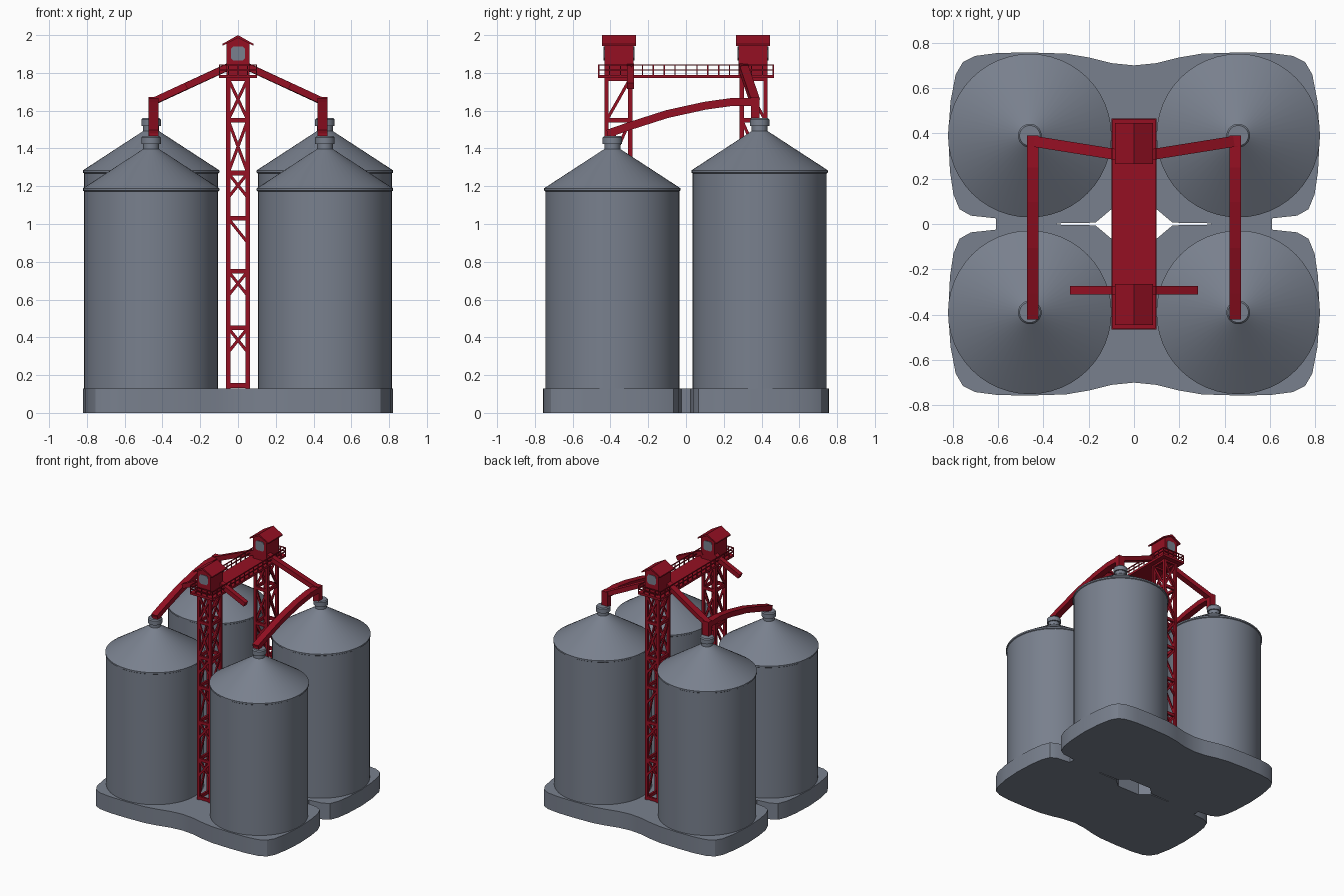
import bpy, bmesh, math
from mathutils import Vector

if "Cube" in bpy.data.objects:
    bpy.data.objects.remove(bpy.data.objects["Cube"])


def material(name, col):
    m = bpy.data.materials.new(name)
    m.diffuse_color = (*col, 1)
    m.use_nodes = True
    m.node_tree.nodes["Principled BSDF"].inputs["Base Color"].default_value = m.diffuse_color
    return m


GREY = material("steel grey", (0.19, 0.216, 0.268))
RED = material("deep red", (0.30, 0.005, 0.016))


def finish(name, bm, mat, smooth=False):
    bmesh.ops.recalc_face_normals(bm, faces=bm.faces[:])
    me = bpy.data.meshes.new(name)
    bm.to_mesh(me)
    bm.free()
    me.materials.append(mat)
    ob = bpy.data.objects.new(name, me)
    bpy.context.collection.objects.link(ob)
    if smooth:
        bpy.ops.object.select_all(action='DESELECT')
        ob.select_set(True)
        bpy.context.view_layer.objects.active = ob
        bpy.ops.object.shade_smooth_by_angle(angle=math.radians(25))
    return ob


def sweep(bm, pts, w, h):
    """Rectangular bar along a path: w sideways, h in the upright plane."""
    pts = [Vector(p) for p in pts]
    whole = (pts[-1] - pts[0]).normalized()
    side = whole.cross(Vector((0, 0, 1)))
    side = side.normalized() if side.length > 1e-3 else Vector((1, 0, 0))
    rings = []
    for i, p in enumerate(pts):
        t = (pts[min(i + 1, len(pts) - 1)] - pts[max(i - 1, 0)]).normalized()
        up = side.cross(t).normalized()
        rings.append([bm.verts.new(p + side * a * w / 2 + up * b * h / 2)
                      for a, b in ((-1, -1), (1, -1), (1, 1), (-1, 1))])
    for r, q in zip(rings, rings[1:]):
        for k in range(4):
            bm.faces.new((r[k], r[(k + 1) % 4], q[(k + 1) % 4], q[k]))
    bm.faces.new(rings[0])
    bm.faces.new(rings[-1])


def box(bm, x0, x1, y0, y1, z0, z1):
    yc, zc = (y0 + y1) / 2, (z0 + z1) / 2
    sweep(bm, [(x0, yc, zc), (x1, yc, zc)], y1 - y0, z1 - z0)


def prism(bm, outline, y0, y1):
    """Extrude an (x, z) outline along y."""
    a = [bm.verts.new((x, y0, z)) for x, z in outline]
    b = [bm.verts.new((x, y1, z)) for x, z in outline]
    n = len(a)
    for i in range(n):
        bm.faces.new((a[i], a[(i + 1) % n], b[(i + 1) % n], b[i]))
    bm.faces.new(a)
    bm.faces.new(b)


# Base slab: one quarter outline mirrored four ways, open in the middle
quarter = [(0, .70), (.1, .71), (.2, .735), (.3, .752), (.46, .757), (.6, .755),
           (.7, .742), (.755, .715), (.787, .66), (.81, .54), (.82, .39),
           (.812, .23), (.797, .13), (.77, .065), (.72, .037), (.61, .025),
           (.61, 0), (.34, 0), (.34, .003), (.17, .006), (.10, .065), (0, .065)]
bm = bmesh.new()
for sx in (1, -1):
    for sy in (1, -1):
        loop = [bm.verts.new((sx * x, sy * y, 0)) for x, y in quarter]
        bm.faces.new(loop if sx * sy < 0 else loop[::-1])
bmesh.ops.remove_doubles(bm, verts=bm.verts[:], dist=0.0005)
bottom = bm.faces[:]
ext = bmesh.ops.extrude_face_region(bm, geom=bottom, use_keep_orig=True)
bmesh.ops.translate(bm, vec=(0, 0, .13),
                    verts=[v for v in ext['geom'] if isinstance(v, bmesh.types.BMVert)])
finish("base_slab", bm, GREY, True)


# Silos: lathe profile with eave lip, cone roof, neck and cap
def silo(name, x, y, eave):
    prof = [(.355, .1), (.355, eave - .012), (.361, eave - .008), (.361, eave + .004),
            (.352, eave + .01), (.042, eave + .212), (.042, eave + .238),
            (.052, eave + .238), (.052, eave + .272), (.045, eave + .28), (0, eave + .28)]
    bm = bmesh.new()
    vs = [bm.verts.new((x + r, y, z)) for r, z in prof]
    es = [bm.edges.new(p) for p in zip(vs, vs[1:])]
    bmesh.ops.spin(bm, geom=vs + es, cent=(x, y, 0), axis=(0, 0, 1),
                   angle=2 * math.pi, steps=48)
    bmesh.ops.remove_doubles(bm, verts=bm.verts[:], dist=0.0005)
    finish(name, bm, GREY, True)


for sx, side in ((1, "right"), (-1, "left")):
    silo("front_silo_" + side, sx * .46, -.39, 1.185)
    silo("rear_silo_" + side, sx * .46, .39, 1.28)

# Lattice towers with head houses
levels = [.145, .45, .75, 1.03, 1.27, 1.55, 1.77]
for sy, end in ((-1, "front"), (1, "rear")):
    bm = bmesh.new()
    X, ya, yb = .052, sy * .42, sy * .295
    for x in (-X, X):
        for y in (ya, yb):
            box(bm, x - .011, x + .011, y - .011, y + .011, .13, 1.79)
    for z in levels:
        for y in (ya, yb):
            box(bm, -X, X, y - .008, y + .008, z - .012, z + .012)
        for x in (-X, X):
            sweep(bm, [(x, ya, z), (x, yb, z)], .016, .024)
    for i, (z0, z1) in enumerate(zip(levels, levels[1:])):
        low = z0 if i > 3 else z1 - .13
        for y in (ya, yb):
            sweep(bm, [(-X, y, z1), (X, y, low)], .01, .016)
            if i != 2:
                sweep(bm, [(X, y, z1), (-X, y, low)], .01, .016)
        for x in (-X, X):
            sweep(bm, [(x, ya, z0), (x, yb, z1)], .01, .016)
    finish(end + "_tower", bm, RED)

    bm = bmesh.new()
    lo, hi = sorted((sy * .432, sy * .277))
    prism(bm, [(-.06, 1.78), (.06, 1.78), (.06, 1.955), (0, 1.99), (-.06, 1.955)], lo, hi)
    finish(end + "_head_house", bm, RED)
    bm = bmesh.new()
    prism(bm, [(-.083, 1.943), (0, 1.985), (.083, 1.943), (.083, 1.953),
               (0, 2.0), (-.083, 1.953)], lo - .013, hi + .013)
    finish(end + "_head_roof", bm, RED)
    # Window plates on the front and back walls
    bm = bmesh.new()
    octo = [(-.038, 1.88), (-.026, 1.866), (.026, 1.866), (.038, 1.88),
            (.038, 1.925), (.026, 1.94), (-.026, 1.94), (-.038, 1.925)]
    prism(bm, octo, lo - .004, lo + .003)
    prism(bm, octo, hi - .003, hi + .004)
    finish(end + "_windows", bm, GREY)

# Walkway deck joining the towers, with railings
bm = bmesh.new()
box(bm, -.1, .1, -.465, .465, 1.772, 1.79)
finish("walkway_deck", bm, RED)
bm = bmesh.new()
for s in (-1, 1):
    for z in (1.815, 1.842):
        sweep(bm, [(s * .097, -.465, z), (s * .097, .465, z)], .006, .007)
        sweep(bm, [(-.1, s * .462, z), (.1, s * .462, z)], .006, .007)
    for i in range(17):
        y = -.462 + .924 * i / 16
        box(bm, s * .097 - .003, s * .097 + .003, y - .003, y + .003, 1.785, 1.845)
    for x in (-.05, 0, .05):
        box(bm, x - .003, x + .003, s * .462 - .003, s * .462 + .003, 1.785, 1.845)
finish("walkway_railing", bm, RED)

# Grain chutes
for s, side in ((1, "right"), (-1, "left")):
    bm = bmesh.new()
    sweep(bm, [(s * .05, .302, 1.833), (s * .45, .366, 1.648)], .048, .036)
    finish("rear_tower_chute_" + side, bm, RED)
    bm = bmesh.new()
    sweep(bm, [(s * .05, -.293, 1.833), (s * .275, -.293, 1.73)], .038, .036)
    finish("front_tower_spout_" + side, bm, RED)
    bm = bmesh.new()
    X = s * .447
    sweep(bm, [(X, .375, 1.645), (X, .25, 1.647), (X, .1, 1.626), (X, -.1, 1.582),
               (X, -.3, 1.518), (X, -.415, 1.478)], .052, .042)
    box(bm, X - .026, X + .026, .345, .39, 1.55, 1.672)
    box(bm, X - .02, X + .026, -.415, -.37, 1.45, 1.49)
    finish("transfer_chute_" + side, bm, RED)
